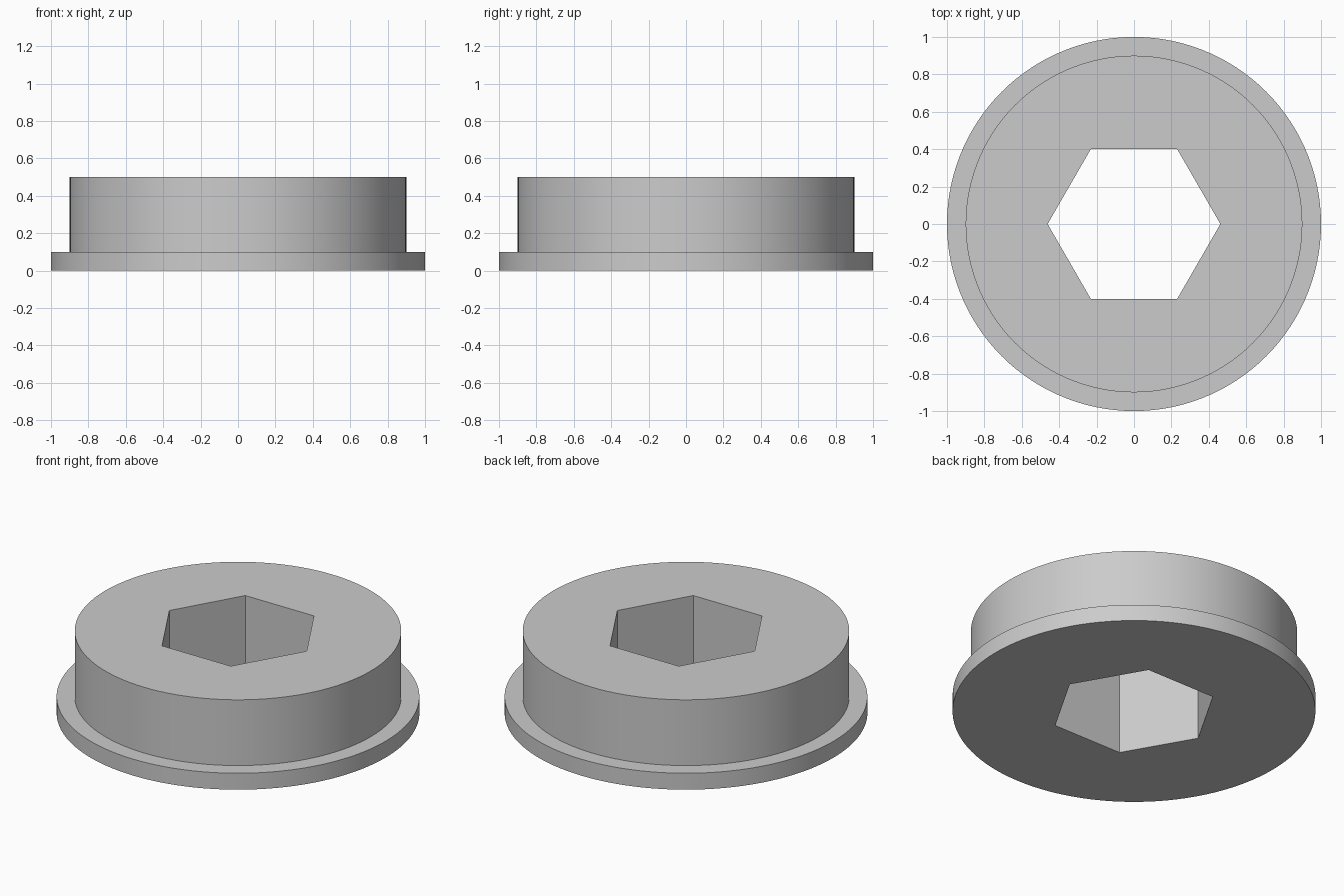
import bpy
import bmesh
from math import cos, sin, pi, sqrt, radians

cube = bpy.data.objects.get("Cube")
if cube:
    bpy.data.objects.remove(cube, do_unlink=True)

SEGMENTS = 120
SIDES = 6
STEP = SEGMENTS // SIDES
HEIGHT = 0.5
BORE_RADIUS = 0.8 / sqrt(3)  # corner radius for a bore 0.8 across flats

# Single grey material
grey = bpy.data.materials.new("plain_grey")
grey.use_nodes = True
colour = (0.6, 0.6, 0.6, 1)
grey.diffuse_color = colour
grey.node_tree.nodes["Principled BSDF"].inputs["Base Color"].default_value = colour

bm = bmesh.new()


def ring(radius, z, count):
    angles = [2 * pi * i / count for i in range(count)]
    return [bm.verts.new((radius * cos(a), radius * sin(a), z)) for a in angles]


def bridge(lower, upper):
    n = len(lower)
    for i in range(n):
        j = (i + 1) % n
        bm.faces.new((lower[i], lower[j], upper[j], upper[i]))


def cap(outer, bore):
    # One flat face from each bore side out to its arc of the rim
    for s in range(SIDES):
        arc = [outer[(s * STEP + k) % SEGMENTS] for k in range(STEP + 1)]
        bm.faces.new(arc + [bore[(s + 1) % SIDES], bore[s]])


# Stepped outer wall: wide flange, then the narrower body
profile = [(1, 0), (1, 0.1), (0.9, 0.1), (0.9, HEIGHT)]
rings = [ring(r, z, SEGMENTS) for r, z in profile]
for low, high in zip(rings, rings[1:]):
    bridge(low, high)

# Hexagonal through bore and the flat end faces
bore_bottom = ring(BORE_RADIUS, 0, SIDES)
bore_top = ring(BORE_RADIUS, HEIGHT, SIDES)
bridge(bore_top, bore_bottom)
cap(rings[0], bore_bottom)
cap(rings[-1], bore_top)
bmesh.ops.recalc_face_normals(bm, faces=bm.faces)

mesh = bpy.data.meshes.new("flanged_hex_bushing")
bm.to_mesh(mesh)
bm.free()
mesh.materials.append(grey)
bushing = bpy.data.objects.new("flanged_hex_bushing", mesh)
bpy.context.collection.objects.link(bushing)

# Smooth round walls, crisp edges
bpy.ops.object.select_all(action='DESELECT')
bushing.select_set(True)
bpy.context.view_layer.objects.active = bushing
bpy.ops.object.shade_smooth_by_angle(angle=radians(30))
